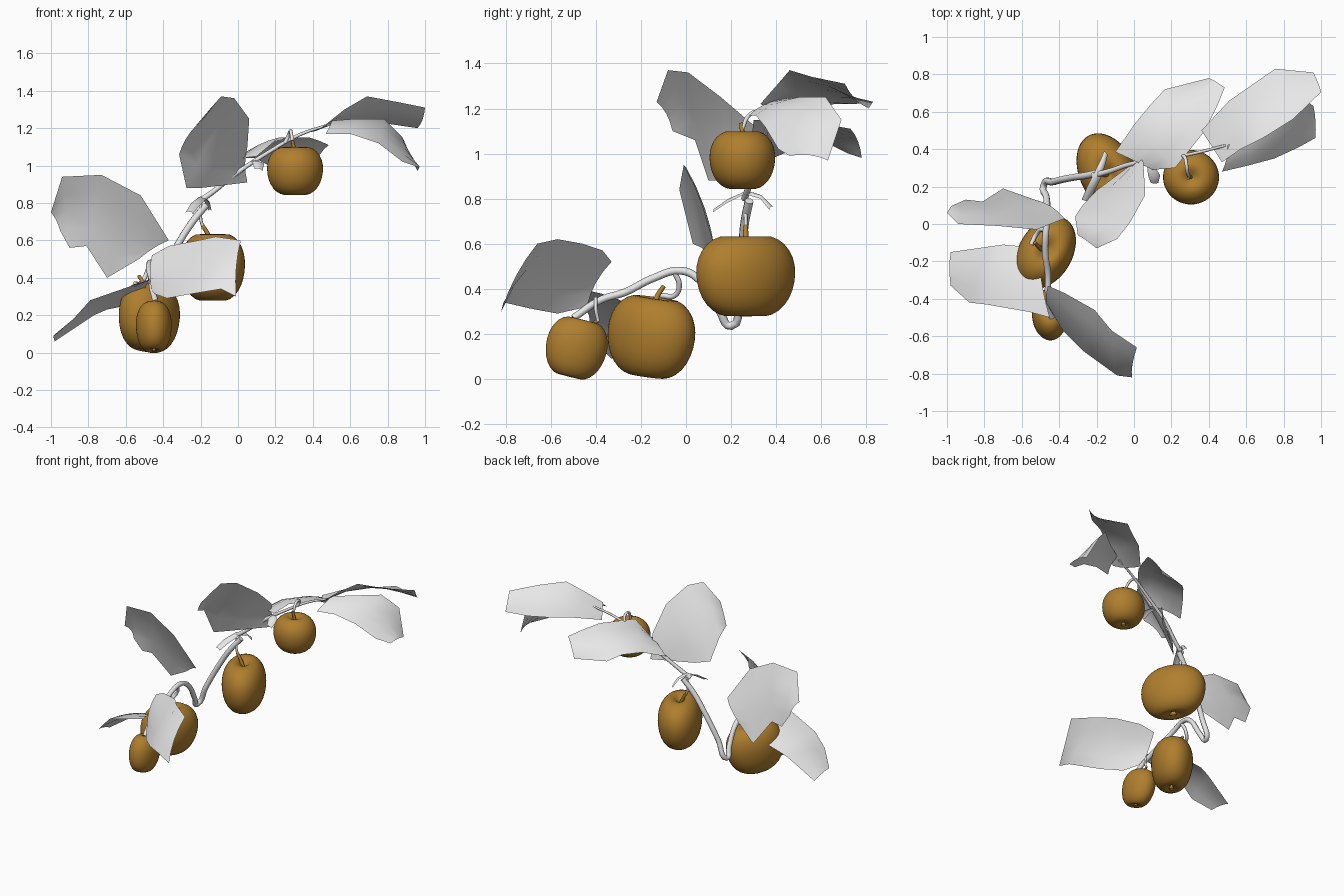
import bpy
import bmesh
from math import radians
from mathutils import Vector, Euler

cube = bpy.data.objects.get("Cube")
if cube:
    bpy.data.objects.remove(cube)


def material(name, rgb):
    mat = bpy.data.materials.new(name)
    mat.use_nodes = True
    mat.diffuse_color = (*rgb, 1)
    shader = next(n for n in mat.node_tree.nodes if n.type == 'BSDF_PRINCIPLED')
    shader.inputs["Base Color"].default_value = (*rgb, 1)
    return mat


BROWN = material("golden brown", (.43, .21, .027))
GREY = material("pale grey", (.8, .8, .8))


def add_object(name, data, mat):
    obj = bpy.data.objects.new(name, data)
    data.materials.append(mat)
    bpy.context.collection.objects.link(obj)
    return obj


def mesh_object(name, bm, mat):
    bmesh.ops.recalc_face_normals(bm, faces=bm.faces)
    for face in bm.faces:
        face.smooth = True
    mesh = bpy.data.meshes.new(name)
    bm.to_mesh(mesh)
    bm.free()
    return add_object(name, mesh, mat)


def tube(name, points, radii, mat=GREY):
    """Round twig through the points, tapering from the first radius to the last."""
    curve = bpy.data.curves.new(name, 'CURVE')
    curve.dimensions = '3D'
    curve.bevel_depth = 1
    curve.bevel_resolution = 2
    curve.resolution_u = 5
    curve.use_fill_caps = True
    spline = curve.splines.new('BEZIER')
    spline.bezier_points.add(len(points) - 1)
    for i, (knot, co) in enumerate(zip(spline.bezier_points, points)):
        knot.co = co
        knot.handle_left_type = knot.handle_right_type = 'AUTO'
        t = i / (len(points) - 1)
        knot.radius = radii[0] * (1 - t) + radii[1] * t
    return add_object(name, curve, mat)


FRUIT_PROFILE = [(0, .78), (.1, .82), (.28, .97), (.5, 1.02), (.8, .82), (.97, .45),
                 (1.01, .08), (.96, -.35), (.8, -.75), (.52, -1), (.28, -1.02),
                 (.1, -.9), (0, -.88)]


def fruit(name, center, half_size, turn, tilt):
    """Dimpled fruit turned from a profile, then stretched, leaned and turned."""
    bm = bmesh.new()
    verts = [bm.verts.new((r, 0, z)) for r, z in FRUIT_PROFILE]
    edges = [bm.edges.new(pair) for pair in zip(verts, verts[1:])]
    bmesh.ops.spin(bm, geom=verts + edges, cent=(0, 0, 0), axis=(0, 0, 1),
                   angle=radians(360), steps=24)
    bmesh.ops.remove_doubles(bm, verts=bm.verts, dist=.001)
    rotation = Euler((0, radians(tilt), radians(turn)))
    body = mesh_object(name, bm, BROWN)
    sub = body.modifiers.new("smooth", 'SUBSURF')
    sub.levels = sub.render_levels = 1
    # Dried blossom end
    bm = bmesh.new()
    bmesh.ops.create_cone(bm, cap_ends=True, segments=6, radius1=.13, radius2=.05, depth=.16)
    bmesh.ops.translate(bm, verts=bm.verts, vec=(0, 0, -.93))
    for obj in (body, mesh_object(name + "_blossom_end", bm, BROWN)):
        obj.location = center
        obj.scale = half_size
        obj.rotation_euler = rotation


def leaf(name, edge_a, edge_b, cup=0.0, columns=4):
    """Sheet between two edges, cupped along its middle."""
    bm = bmesh.new()
    rows = []
    a_pts, b_pts = [Vector(p) for p in edge_a], [Vector(p) for p in edge_b]
    along = (a_pts[-1] + b_pts[-1]) - (a_pts[0] + b_pts[0])
    for a, b in zip(a_pts, b_pts):
        normal = along.cross(b - a).normalized()
        if normal.z < 0:
            normal.negate()
        row = []
        for i in range(columns + 1):
            t = i / columns
            row.append(bm.verts.new(a.lerp(b, t) + normal * cup * 4 * t * (1 - t)))
        rows.append(row)
    for r, s in zip(rows, rows[1:]):
        for i in range(columns):
            bm.faces.new((r[i], r[i + 1], s[i + 1], s[i]))
    return mesh_object(name, bm, GREY)


# Main branch in two lengths
tube("lower_branch", [(-.44, -.5, .27), (-.46, -.38, .35), (-.46, -.27, .385),
                      (-.475, -.15, .445), (-.47, -.02, .48), (-.465, .06, .44),
                      (-.47, .15, .3), (-.485, .2, .235), (-.43, .225, .37),
                      (-.32, .25, .58), (-.25, .26, .69), (-.17, .28, .79)], (.016, .02))
tube("upper_branch", [(-.22, .26, .8), (-.14, .28, .855), (-.02, .32, .95), (.145, .345, 1.06),
                      (.33, .38, 1.165), (.49, .42, 1.22)], (.016, .007))

# Fruits: centre, half sizes, turn and lean
fruit("top_fruit", (.305, .25, .972), (.152, .148, .128), 0, 0)
fruit("middle_fruit", (-.135, .265, .457), (.238, .155, .178), 117, 0)
fruit("large_low_fruit", (-.475, -.155, .187), (.213, .146, .176), 59, 8)
fruit("small_low_fruit", (-.45, -.487, .137), (.138, .097, .13), 93, 14)

# Fruit stalks: brown stub in the dimple, grey twig back to the branch
tube("top_fruit_stub", [(.305, .25, 1.05), (.3, .25, 1.09), (.29, .245, 1.135)], (.012, .009), BROWN)
tube("top_fruit_stalk", [(.295, .25, 1.11), (.285, .28, 1.17), (.28, .32, 1.185),
                         (.27, .36, 1.16), (.25, .36, 1.12)], (.009, .01))
tube("middle_fruit_stub", [(-.14, .265, .58), (-.165, .265, .64), (-.19, .265, .68)], (.014, .01), BROWN)
tube("middle_fruit_stalk", [(-.185, .265, .66), (-.2, .265, .72), (-.2, .27, .79)], (.008, .009))
tube("large_low_fruit_stub", [(-.48, -.14, .3), (-.5, -.13, .36), (-.53, -.1, .41)], (.014, .01), BROWN)
tube("large_low_fruit_stalk", [(-.55, -.11, .37), (-.52, -.05, .37), (-.49, -.03, .42),
                               (-.475, -.05, .47)], (.012, .012))
tube("small_low_fruit_stub", [(-.45, -.46, .22), (-.445, -.43, .235), (-.44, -.39, .26)], (.01, .008), BROWN)
tube("small_low_fruit_stalk", [(-.44, -.39, .255), (-.435, -.4, .31), (-.455, -.4, .36)], (.008, .009))

# Leaves: two long edges each
leaf("left_upright_leaf",
     [(-1, .06, .75), (-.94, 0, .94), (-.73, -.01, .95), (-.52, -.03, .84), (-.37, .03, .6)],
     [(-.95, .1, .65), (-.9, .13, .56), (-.81, .12, .57), (-.7, .19, .4), (-.53, .13, .5)], .02)
leaf("left_low_leaf",
     [(-.45, -.5, .4), (-.56, -.47, .36), (-.79, -.43, .28), (-.88, -.42, .18), (-.98, -.33, .09)],
     [(-.5, -.25, .33), (-.6, -.12, .25), (-.7, -.11, .23), (-.77, -.12, .2), (-.98, -.15, .06)], .015)
leaf("front_leaf",
     [(-.46, -.33, .52), (-.37, -.37, .57), (-.21, -.46, .6), (-.12, -.57, .62), (.015, -.66, .6)],
     [(-.46, -.44, .32), (-.38, -.57, .29), (-.27, -.68, .31), (-.09, -.81, .34), (-.01, -.82, .3)], .02)
leaf("upper_front_leaf",
     [(.05, .33, 1.1), (.06, .155, 1.25), (-.02, .01, 1.36), (-.09, -.08, 1.37), (-.2, -.13, 1.23)],
     [(.05, .36, .91), (-.2, .18, .88), (-.275, .1, .88), (-.315, .04, 1.06), (-.3, -.06, 1.1)], .015)
leaf("upper_back_leaf",
     [(.1, .29, 1.05), (.22, .3, 1.15), (.38, .5, 1.15), (.44, .62, 1.13), (.485, .73, 1.11)],
     [(-.1, .385, .98), (0, .53, 1.04), (.09, .64, 1.04), (.165, .72, 1), (.4, .78, .98)], .015)
leaf("tip_back_leaf",
     [(.47, .33, 1.22), (.57, .4, 1.3), (.69, .46, 1.37), (.85, .56, 1.34), (1, .705, 1.31)],
     [(.36, .5, 1.18), (.51, .66, 1.22), (.64, .75, 1.22), (.755, .83, 1.23), (.96, .81, 1.2)], -.015)
leaf("tip_front_leaf",
     [(.47, .28, 1.17), (.6, .31, 1.17), (.75, .35, 1.12), (.88, .41, 1.02), (.97, .46, .99)],
     [(.5, .42, 1.24), (.63, .5, 1.25), (.78, .62, 1.25), (.88, .69, 1.15), (.96, .63, .97)], .015)

# Small curled leaves beside the branch
leaf("small_curled_leaf",
     [(-.28, .13, .75), (-.25, .2, .8), (-.21, .28, .83), (-.18, .34, .81), (-.16, .39, .76)],
     [(-.24, .12, .74), (-.21, .18, .78), (-.17, .26, .82), (-.15, .33, .8), (-.14, .37, .75)], .01)
leaf("small_bud_leaf",
     [(.07, .31, 1.02), (.075, .26, 1.02), (.09, .22, .98)],
     [(.11, .31, 1.02), (.14, .26, 1.01), (.13, .22, .97)], .01)
